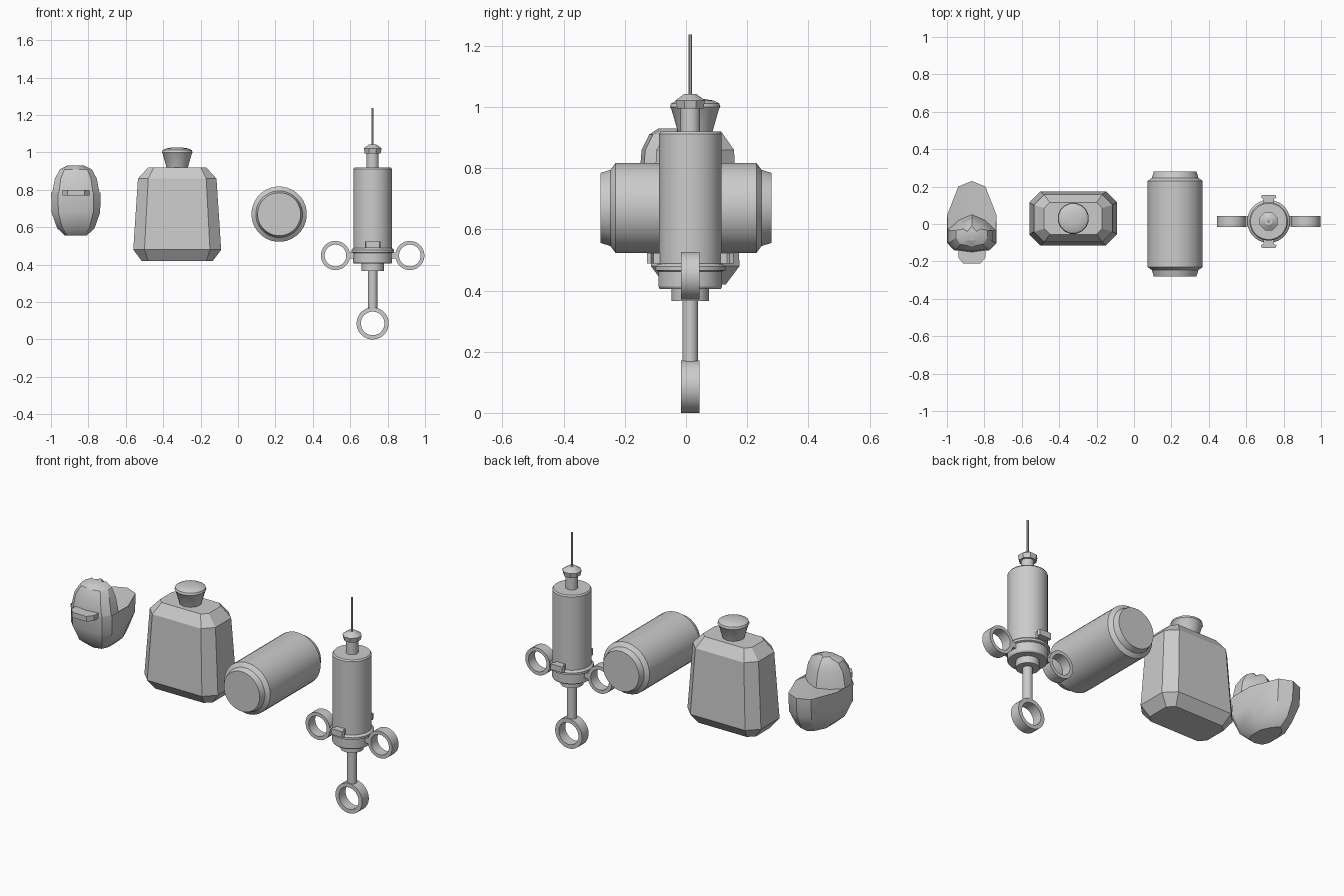
import bpy, bmesh, math
from mathutils import Matrix, Vector

if "Cube" in bpy.data.objects:
    bpy.data.objects.remove(bpy.data.objects["Cube"], do_unlink=True)

grey = bpy.data.materials.new("plain_grey")
grey.use_nodes = True
GREY = (0.6, 0.6, 0.6, 1)
grey.diffuse_color = GREY
grey.node_tree.nodes["Principled BSDF"].inputs["Base Color"].default_value = GREY


def finish(bm, name, angle=30):
    bmesh.ops.recalc_face_normals(bm, faces=bm.faces)
    mesh = bpy.data.meshes.new(name)
    bm.to_mesh(mesh)
    bm.free()
    mesh.materials.append(grey)
    ob = bpy.data.objects.new(name, mesh)
    bpy.context.collection.objects.link(ob)
    bpy.ops.object.select_all(action="DESELECT")
    ob.select_set(True)
    bpy.context.view_layer.objects.active = ob
    bpy.ops.object.shade_smooth_by_angle(angle=math.radians(angle))
    return ob


def loft(name, rings, closed=False, angle=30):
    """Skin a list of point rings; cap the ends unless the loft is closed."""
    bm = bmesh.new()
    vs = [[bm.verts.new(p) for p in ring] for ring in rings]
    n = len(vs[0])
    pairs = list(zip(vs, vs[1:])) + ([(vs[-1], vs[0])] if closed else [])
    for a, b in pairs:
        for i in range(n):
            j = (i + 1) % n
            bm.faces.new((a[i], a[j], b[j], b[i]))
    if not closed:
        bm.faces.new(vs[0])
        bm.faces.new(vs[-1])
    return finish(bm, name, angle)


def turned(name, centre, profile, sides=32, along_y=False, closed=False, angle=30):
    """Revolve (radius, height) pairs about z, or about y."""
    rot = Matrix.Rotation(-math.pi / 2, 3, "X") if along_y else Matrix.Identity(3)
    rings = []
    for r, h in profile:
        turns = [2 * math.pi * (i + 0.5) / sides for i in range(sides)]
        rings.append([Vector(centre) + rot @ Vector((r * math.cos(t), r * math.sin(t), h))
                      for t in turns])
    return loft(name, rings, closed, angle)


def finger_ring(name, x, z, outer, inner):
    d = 0.03
    turned(name, (x, SY, z), [(inner, -d), (outer, -d), (outer, d), (inner, d)],
           along_y=True, closed=True)


def box(name, centre, size):
    bm = bmesh.new()
    bmesh.ops.create_cube(bm, size=1)
    bmesh.ops.scale(bm, vec=size, verts=bm.verts)
    bmesh.ops.translate(bm, vec=centre, verts=bm.verts)
    return finish(bm, name)


# Rounded mask: outlines stacked upward, with a shelf behind the crown
MX = -0.867


def mask_outline(z, w, front, back):
    mid = front + 0.05
    rear = mid + (back - mid) * 0.45
    half = [(0.72 * w, front + 0.012), (w, mid), (w, rear), (0.55 * w, back - 0.03)]
    pts = [(0, front)] + half + [(0, back)] + [(-x, y) for x, y in reversed(half)]
    return [(MX + x, y, z) for x, y in pts]


mask_levels = [
    (0.557, 0.06, -0.08, 0.13), (0.595, 0.1, -0.12, 0.185), (0.68, 0.13, -0.15, 0.225),
    (0.785, 0.132, -0.152, 0.23), (0.775, 0.128, -0.152, 0.05), (0.86, 0.112, -0.145, 0.035),
    (0.91, 0.085, -0.12, 0.01), (0.93, 0.045, -0.09, -0.01)]
loft("mask_body", [mask_outline(*level) for level in mask_levels])

# Mouth tab with rounded front corners
tab = [(-0.072, -0.13), (-0.072, -0.18), (-0.045, -0.212),
       (0.045, -0.212), (0.072, -0.18), (0.072, -0.13)]
loft("mask_tab", [[(MX + x, y, z) for x, y in tab] for z in (0.77, 0.8)])

# Bottle: chamfered rectangles stacked upward
BX, BY = -0.325, 0.03


def bottle_outline(z, hx, hy, cut):
    q = [(hx, hy - cut), (hx - cut, hy)]
    pts = q + [(-x, y) for x, y in reversed(q)]
    pts += [(-x, -y) for x, y in q] + [(x, -y) for x, y in reversed(q)]
    return [(BX + x, BY + y, z) for x, y in pts]


bottle_levels = [(0.42, 0.19, 0.1, 0.035), (0.48, 0.235, 0.145, 0.06),
                 (0.86, 0.21, 0.127, 0.055), (0.92, 0.155, 0.085, 0.03)]
loft("bottle", [bottle_outline(*level) for level in bottle_levels], angle=20)
turned("bottle_stopper", (BX, BY, 0),
       [(0.055, 0.91), (0.08, 0.995), (0.084, 1.0), (0.08, 1.012), (0.062, 1.021), (0.03, 1.026)],
       sides=16)

# Canister lying along y
end = [(0.115, 0.28), (0.125, 0.247), (0.148, 0.23)]
turned("canister", (0.22, 0, 0.67), [(r, -h) for r, h in end] + end[::-1], along_y=True)

# Syringe
SX, SY = 0.72, 0.014
AXIS = (SX, SY, 0)
turned("syringe_barrel", AXIS,
       [(0.1, 0.405), (0.105, 0.413), (0.105, 0.462), (0.115, 0.466), (0.115, 0.478),
        (0.108, 0.486), (0.103, 0.488), (0.103, 0.912), (0.097, 0.92)])
turned("syringe_neck", AXIS, [(0.033, 0.91), (0.033, 1.0)], sides=16)
turned("needle_hub", AXIS, [(0.046, 0.995), (0.052, 1.022), (0.022, 1.042)], sides=8)
turned("needle", AXIS, [(0.006, 1.03), (0.006, 1.237)], sides=8)
turned("plunger_guide", AXIS, [(0.061, 0.365), (0.061, 0.41)])
turned("plunger_rod", AXIS, [(0.026, 0.155), (0.026, 0.37)], sides=16)
finger_ring("plunger_ring", SX, 0.086, 0.086, 0.063)

for side, sign in (("left", 1), ("right", -1)):
    finger_ring(side + "_finger_ring", SX + sign * 0.199, 0.449, 0.078, 0.058)
    box(side + "_ring_link", (SX + sign * 0.113, SY, 0.449), (0.035, 0.055, 0.03))

# Flared clips on the front and back of the barrel
for side, sign in (("front", -1), ("back", 1)):
    clip = [(-0.028, 0.09), (-0.028, 0.12), (-0.042, 0.128), (-0.036, 0.142),
            (0.036, 0.142), (0.042, 0.128), (0.028, 0.12), (0.028, 0.09)]
    loft(side + "_clip", [[(SX + x, SY + sign * y, z) for x, y in clip]
                          for z in (0.489, 0.523)])
